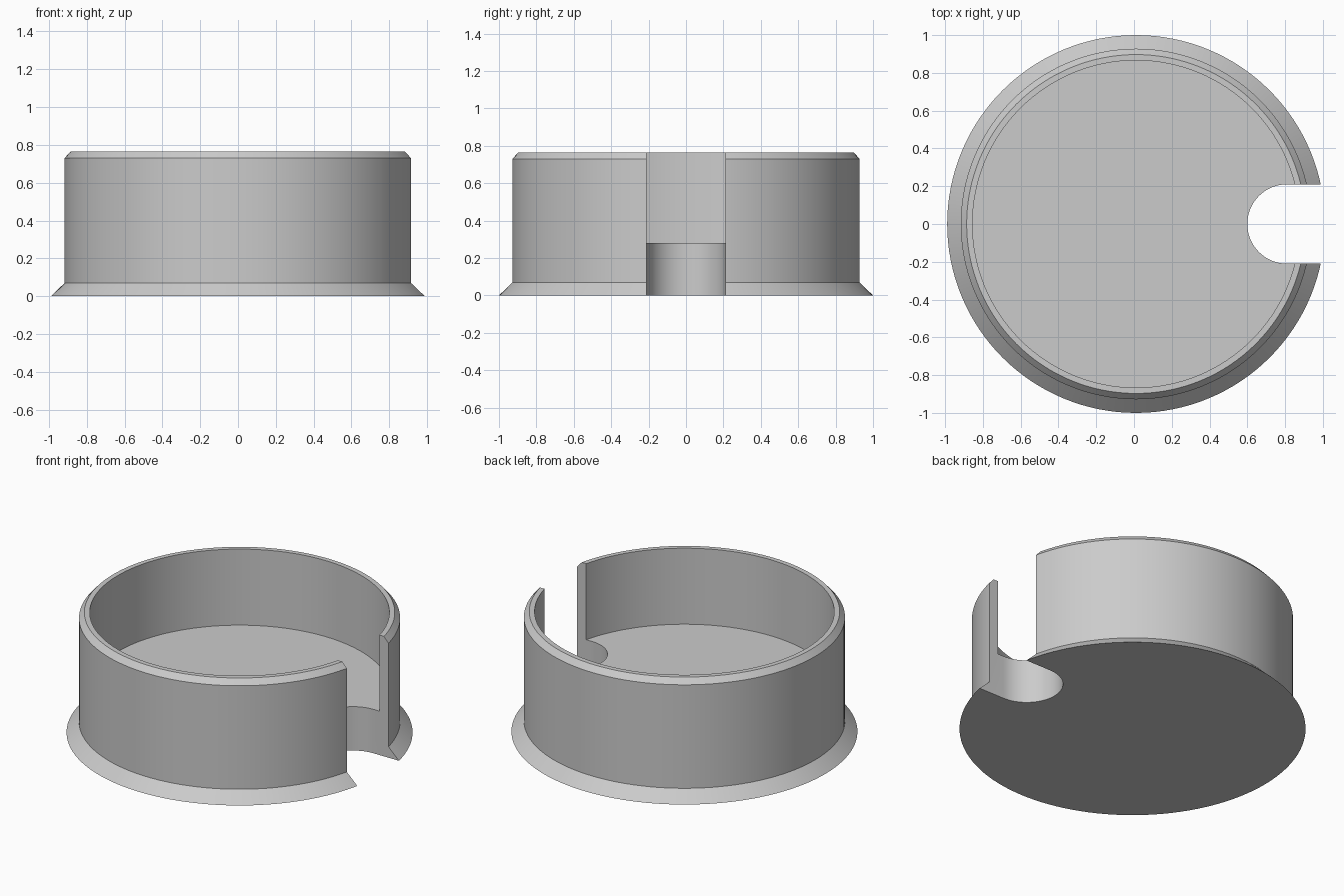
import bpy, bmesh, math
from mathutils import Matrix

if "Cube" in bpy.data.objects:
    bpy.data.objects.remove(bpy.data.objects["Cube"])

CENTRE_X = 0.011
SLOT_HALF = 0.21
SEGMENTS = 128

grey = bpy.data.materials.new("light_grey")
grey.use_nodes = True
grey.diffuse_color = (0.6, 0.6, 0.6, 1)
grey.node_tree.nodes["Principled BSDF"].inputs["Base Color"].default_value = grey.diffuse_color


def make_object(name, bm):
    bmesh.ops.recalc_face_normals(bm, faces=bm.faces)
    mesh = bpy.data.meshes.new(name)
    bm.to_mesh(mesh)
    bm.free()
    mesh.materials.append(grey)
    obj = bpy.data.objects.new(name, mesh)
    bpy.context.collection.objects.link(obj)
    return obj


# Round cup: flared foot, straight wall, chamfered rim, recessed floor
profile = [(1.0, 0), (0.928, 0.07), (0.928, 0.73), (0.897, 0.765),
           (0.866, 0.765), (0.866, 0.28)]
bm = bmesh.new()
rings = []
for radius, z in profile:
    ring = bmesh.ops.create_circle(bm, segments=SEGMENTS, radius=radius,
                                   matrix=Matrix.Translation((CENTRE_X, 0, z)))
    rings.append(ring["verts"])
for low, high in zip(rings, rings[1:]):
    for i in range(SEGMENTS):
        j = (i + 1) % SEGMENTS
        bm.faces.new((low[i], low[j], high[j], high[i]))
bm.faces.new(rings[0])
bm.faces.new(rings[-1])
cup = make_object("cup", bm)

# Round-ended slot cutter, open towards +x
bm = bmesh.new()
outline = [(1.5, SLOT_HALF)]
for i in range(33):
    a = math.pi / 2 + math.pi * i / 32
    outline.append((0.81 + SLOT_HALF * math.cos(a), SLOT_HALF * math.sin(a)))
outline.append((1.5, -SLOT_HALF))
base = bm.faces.new([bm.verts.new((x, y, -0.5)) for x, y in outline])
top = bmesh.ops.extrude_face_region(bm, geom=[base])
bmesh.ops.translate(bm, vec=(0, 0, 2),
                    verts=[v for v in top["geom"] if isinstance(v, bmesh.types.BMVert)])
cutter = make_object("slot_cutter", bm)
cutter.hide_render = True

# Cut the slot through wall and floor
cut = cup.modifiers.new("slot", "BOOLEAN")
cut.operation = "DIFFERENCE"
cut.solver = "EXACT"
cut.object = cutter
bpy.ops.object.select_all(action="DESELECT")
cup.select_set(True)
bpy.context.view_layer.objects.active = cup
bpy.ops.object.modifier_apply(modifier=cut.name)
bpy.data.objects.remove(cutter)
bpy.ops.object.shade_smooth_by_angle(angle=math.radians(30))
